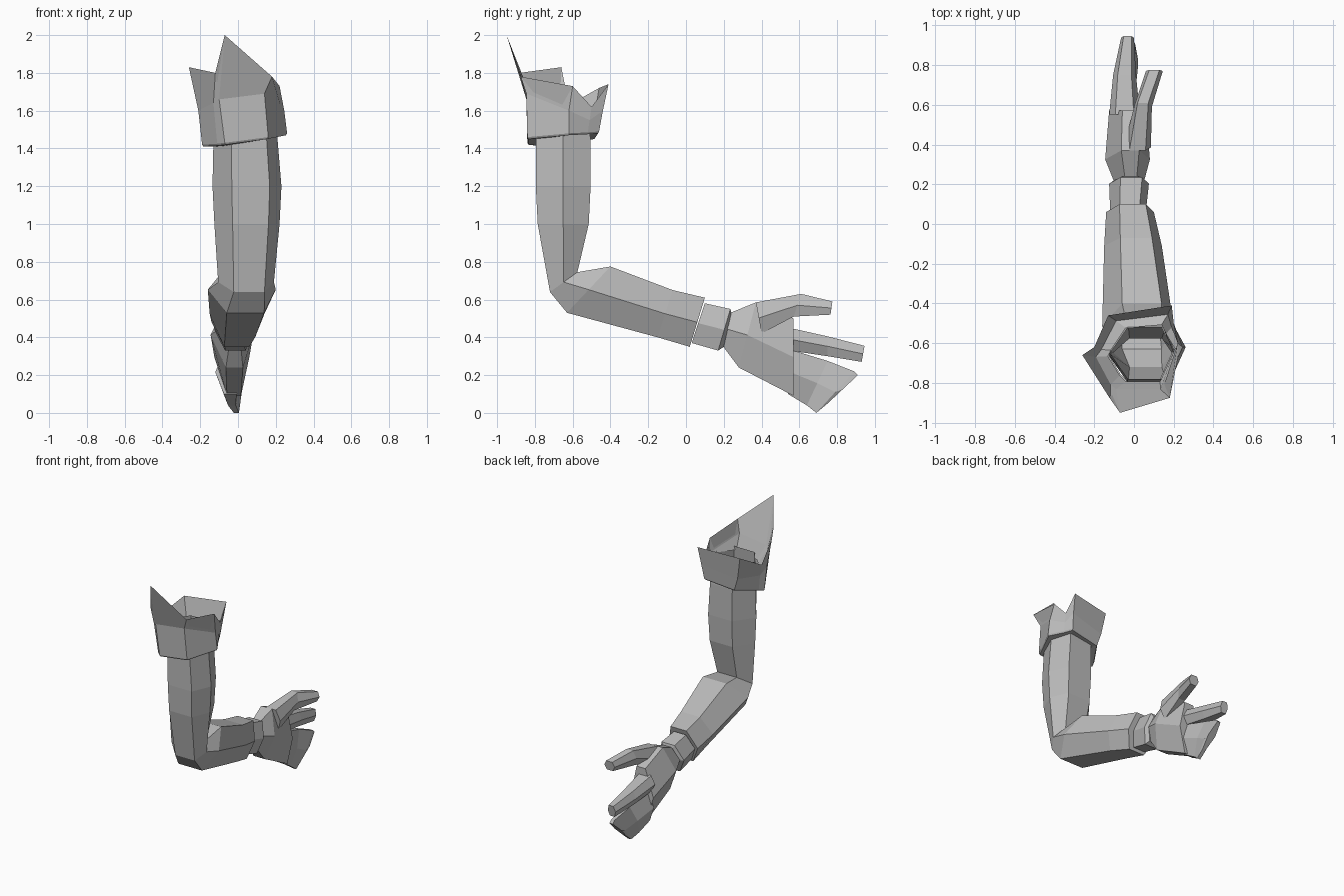
import bpy, bmesh
from mathutils import Vector

cube = bpy.data.objects.get("Cube")
if cube:
    bpy.data.objects.remove(cube, do_unlink=True)

# Single plain grey for the whole arm
grey = bpy.data.materials.new("plain_grey")
grey.use_nodes = True
colour = (0.5, 0.5, 0.5, 1)
grey.diffuse_color = colour
grey.node_tree.nodes["Principled BSDF"].inputs["Base Color"].default_value = colour


def loft(name, rings, cap_start=True, cap_end=True):
    """Skin a list of closed rings with flat faces and make it an object."""
    bm = bmesh.new()
    loops = [[bm.verts.new(point) for point in ring] for ring in rings]
    for low, high in zip(loops, loops[1:]):
        count = len(low)
        for i in range(count):
            j = (i + 1) % count
            bm.faces.new((low[i], low[j], high[j], high[i]))
    if cap_start:
        bm.faces.new(loops[0][::-1])
    if cap_end:
        bm.faces.new(loops[-1])
    bmesh.ops.recalc_face_normals(bm, faces=bm.faces)
    mesh = bpy.data.meshes.new(name)
    bm.to_mesh(mesh)
    bm.free()
    mesh.materials.append(grey)
    obj = bpy.data.objects.new(name, mesh)
    bpy.context.collection.objects.link(obj)
    return obj


def hexagon(left, right, under, over, inset):
    """Six-sided section: flat under and over edges, pointed sides."""
    near, far = (left + (right - left) * f for f in inset)
    middle = [(a + b) / 2 for a, b in zip(under, over)]
    return [(near, *under), (far, *under), (right, *middle),
            (far, *over), (near, *over), (left, *middle)]


def limb(name, sections, inset, **caps):
    return loft(name, [hexagon(*section, inset) for section in sections], **caps)


# Bent arm, from the open shoulder end through the elbow to the wrist
# section: left x, right x, outer (y, z), inner (y, z)
limb("arm", [
    (-.12, .20, (-.78, 1.62), (-.52, 1.62)),
    (-.13, .21, (-.795, 1.44), (-.505, 1.44)),
    (-.135, .23, (-.795, 1.2), (-.505, 1.2)),
    (-.125, .22, (-.785, 1), (-.515, 1)),
    (-.105, .19, (-.72, .64), (-.575, .745)),
    (-.16, .20, (-.63, .53), (-.4, .775)),
    (-.15, .14, (-.15, .4), (-.07, .65)),
    (-.14, .10, (.02, .35), (.1, .61)),
], (.28, .83), cap_start=False)

# Cuff around the wrist
limb("wrist_cuff", [
    (-.12, .06, (.03, .37), (.1, .58)),
    (-.125, .075, (.17, .33), (.235, .55)),
    (-.10, .05, (.2, .35), (.24, .53)),
], (.28, .83))

# Palm, thin along its lower edge
limb("palm", [
    (-.10, .05, (.19, .36), (.235, .53)),
    (-.145, .08, (.28, .24), (.37, .585)),
    (-.125, .06, (.57, .09), (.57, .5)),
], (.36, .76))

# Fingers
limb("thumb", [
    (-.05, .085, (.4, .42), (.37, .585)),
    (0, .09, (.57, .51), (.61, .63)),
    (.06, .145, (.765, .52), (.775, .59)),
], (.2, .8))
limb("index_finger", [
    (-.125, .03, (.55, .33), (.55, .45)),
    (-.105, .01, (.75, .3), (.75, .405)),
    (-.065, 0, (.93, .27), (.945, .355)),
], (.2, .8))
limb("joined_fingers", [
    (-.12, .03, (.54, .1), (.57, .33)),
    (-.08, .01, (.64, .04), (.75, .275)),
    (-.04, .02, (.69, 0), (.89, .22)),
    (-.04, .02, (.75, .05), (.91, .2)),
], (.3, .75))

# Ragged collar; each column holds its base, fold and torn rim point
columns = [
    ((-.07, -.84, 1.43), (-.1, -.845, 1.66), (-.07, -.95, 2)),
    ((.16, -.84, 1.46), (.14, -.845, 1.69), (.18, -.875, 1.78)),
    ((.26, -.62, 1.48), (.245, -.62, 1.6), (.22, -.6, 1.73)),
    ((.2, -.52, 1.485), (.2, -.51, 1.55), (.2, -.5, 1.62)),
    ((.17, -.46, 1.49), (.18, -.44, 1.6), (.19, -.41, 1.74)),
    ((-.07, -.48, 1.46), (-.1, -.475, 1.55), (-.13, -.46, 1.72)),
    ((-.17, -.63, 1.43), (-.18, -.63, 1.54), (-.2, -.62, 1.63)),
    ((-.19, -.67, 1.42), (-.21, -.67, 1.6), (-.26, -.66, 1.83)),
    ((-.11, -.8, 1.425), (-.13, -.82, 1.64), (-.12, -.88, 1.8)),
]
base, fold, rim = (list(map(Vector, row)) for row in zip(*columns))
centre = Vector((.045, -.65, 0))


def shrink(ring, factor, lift):
    """Pull a ring in towards the arm and raise or lower it."""
    result = []
    for point in ring:
        moved = centre + (point - centre) * factor
        moved.z = point.z + lift
        result.append(moved)
    return result


loft("collar", [shrink(base, .72, -.01), shrink(base, .97, -.01), base, fold, rim,
                shrink(fold, .93, .01), shrink(base, .75, .13)],
     cap_start=False, cap_end=False)
